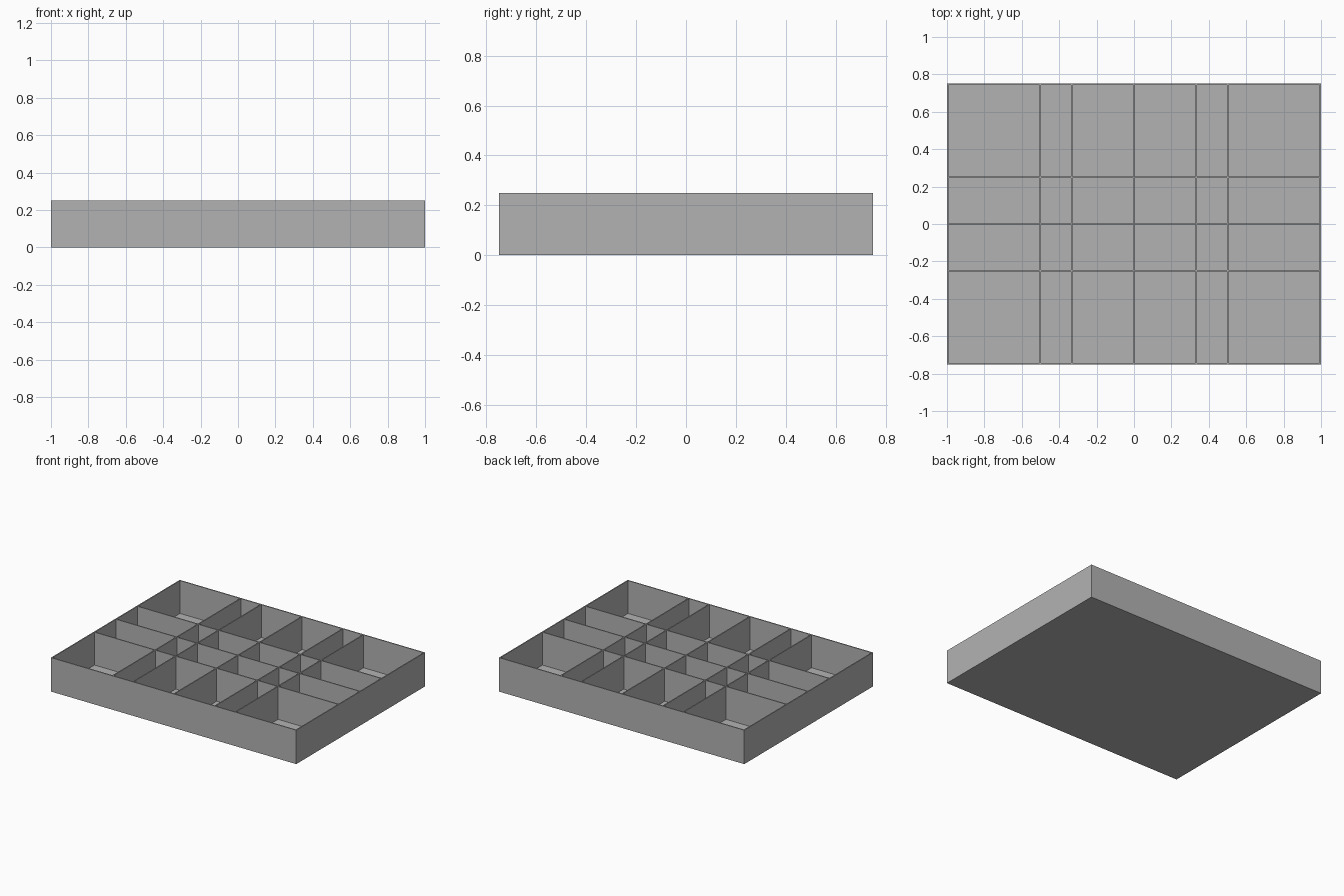
import bpy
from mathutils import Vector

# Remove the default object
cube = bpy.data.objects.get("Cube")
if cube:
    bpy.data.objects.remove(cube, do_unlink=True)

LENGTH, WIDTH, HEIGHT = 2.0, 1.5, 0.25
WALL = 0.008
FLOOR = 0.008

grey = bpy.data.materials.new("plain_grey")
grey.use_nodes = True
colour = (0.45, 0.45, 0.45, 1)
grey.diffuse_color = colour
grey.node_tree.nodes["Principled BSDF"].inputs["Base Color"].default_value = colour


def box(name, low, high):
    """Flat-sided box spanning two opposite corners."""
    low, high = Vector(low), Vector(high)
    bpy.ops.mesh.primitive_cube_add(size=1, location=(low + high) / 2)
    part = bpy.context.object
    part.name = name
    for vert in part.data.vertices:
        vert.co *= high - low
    part.data.materials.append(grey)
    return part


X, Y, T = LENGTH / 2, WIDTH / 2, WALL / 2

# Floor and outer walls
box("floor", (-X, -Y, 0), (X, Y, FLOOR))
for name, side in (("front", -1), ("back", 1)):
    y = side * (Y - T)
    box(name + "_wall", (-X, y - T, FLOOR), (X, y + T, HEIGHT))
for name, side in (("right", -1), ("left", 1)):
    x = side * (X - T)
    box(name + "_wall", (x - T, -Y + WALL, FLOOR), (x + T, Y - WALL, HEIGHT))

# Long dividers running side to side
rows = (-0.25, 0, 0.25)
for i, y in enumerate(rows):
    box(f"long_divider_{i + 1}", (-X + WALL, y - T, FLOOR), (X - WALL, y + T, HEIGHT))

# Cross dividers, fitted in pieces between the long ones
stops = (-Y + T, *rows, Y - T)
for i, x in enumerate((-1 / 2, -1 / 3, 0, 1 / 3, 1 / 2)):
    for j, (start, end) in enumerate(zip(stops, stops[1:])):
        box(f"cross_divider_{i + 1}_{j + 1}",
            (x - T, start + T, FLOOR), (x + T, end - T, HEIGHT))
